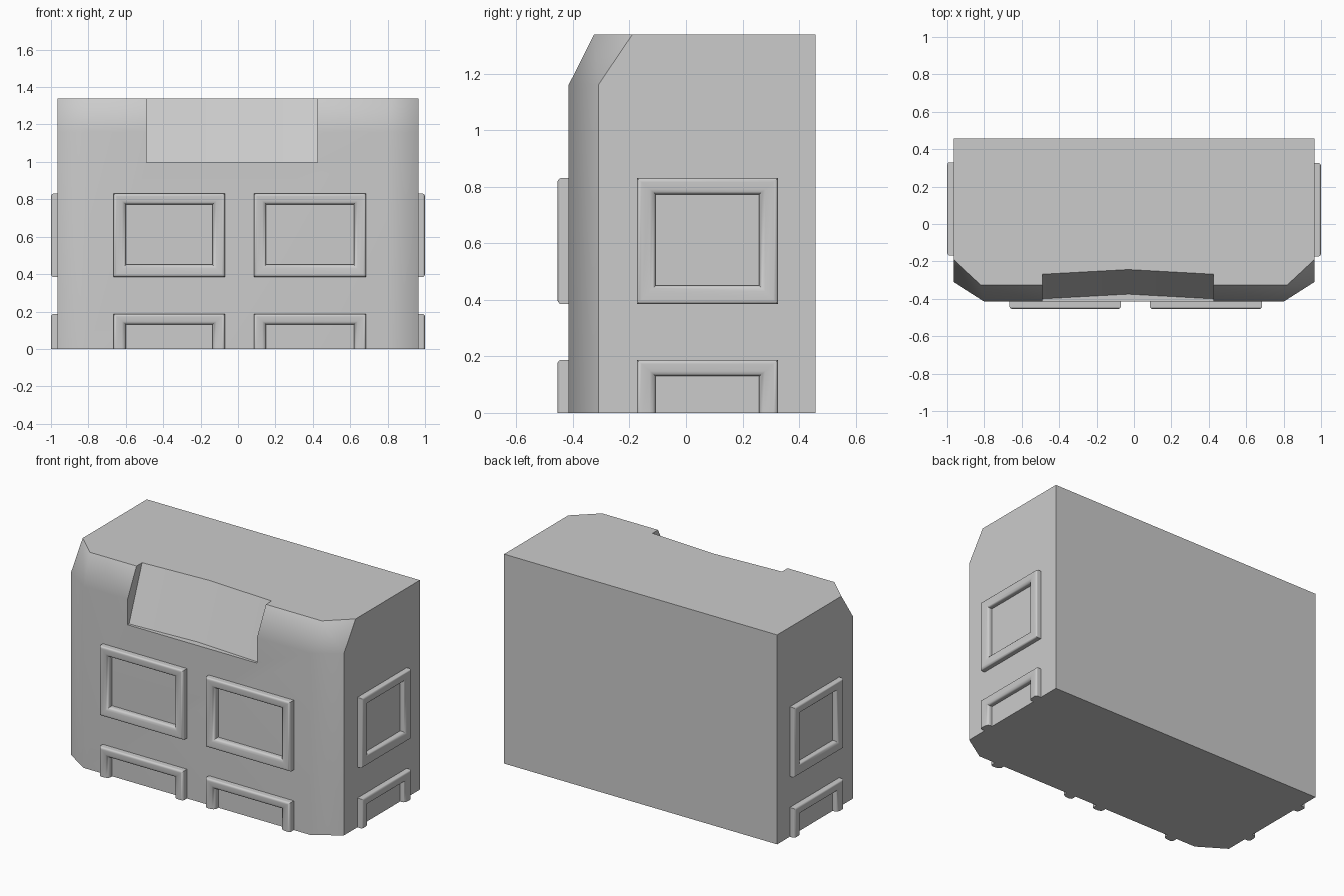
import bpy, bmesh
from math import radians

if "Cube" in bpy.data.objects:
    bpy.data.objects.remove(bpy.data.objects["Cube"])

stone = bpy.data.materials.new("plain grey")
stone.use_nodes = True
GREY = (0.6, 0.6, 0.6, 1)
stone.diffuse_color = GREY
stone.node_tree.nodes["Principled BSDF"].inputs["Base Color"].default_value = GREY


def finish(name, bm):
    bmesh.ops.recalc_face_normals(bm, faces=bm.faces)
    mesh = bpy.data.meshes.new(name)
    bm.to_mesh(mesh)
    bm.free()
    obj = bpy.data.objects.new(name, mesh)
    bpy.context.collection.objects.link(obj)
    mesh.materials.append(stone)
    return obj


def smooth(obj, angle):
    bpy.ops.object.select_all(action='DESELECT')
    obj.select_set(True)
    bpy.context.view_layer.objects.active = obj
    bpy.ops.object.shade_smooth_by_angle(angle=radians(angle))
    weighted = obj.modifiers.new("even shading", 'WEIGHTED_NORMAL')
    weighted.keep_sharp = True


def loft(rings):
    """Join equal closed rings of points and cap both ends."""
    bm = bmesh.new()
    rows = [[bm.verts.new(p) for p in ring] for ring in rings]
    n = len(rows[0])
    for a, b in zip(rows, rows[1:]):
        for i in range(n):
            j = (i + 1) % n
            bm.faces.new((a[i], a[j], b[j], b[i]))
    bm.faces.new(rows[0])
    bm.faces.new(rows[-1])
    return bm


# Main block: chamfered front corners and a sloping front top edge
SIDE, BACK, TOP = 0.965, 0.458, 1.338


def outline(z, shoulder, corner, front):
    half = [(SIDE, BACK), (SIDE, shoulder), (corner, front)]
    return [(x, y, z) for x, y in half] + [(-x, y, z) for x, y in reversed(half)]


body = finish("body", loft([outline(0, -0.31, 0.8, -0.415),
                            outline(1.16, -0.31, 0.8, -0.415),
                            outline(TOP, -0.19, 0.82, -0.325)]))

# Slightly concave sloping panel, sunk into the top of the front
cutter = finish("panel_cutter", loft([
    [(x, -0.6, 0.997), (x, -0.4 + dip, 0.997), (x, -0.26 + dip, 1.36), (x, -0.6, 1.36)]
    for x, dip in ((-0.49, 0), (-0.03, 0.025), (0.425, 0))]))
cutter.hide_render = True
cut = body.modifiers.new("panel", 'BOOLEAN')
cut.operation = 'DIFFERENCE'
cut.solver = 'EXACT'
cut.object = cutter
bpy.context.view_layer.update()
carved = bpy.data.meshes.new_from_object(
    body.evaluated_get(bpy.context.evaluated_depsgraph_get()))
body.modifiers.clear()
body.data = carved
bpy.data.objects.remove(cutter)
smooth(body, 50)

# Window surround cross-section: inset from the outer edge, height off the wall
SECTION = [(0, -0.02), (0, 0.028), (0.003, 0.034), (0.009, 0.038), (0.016, 0.04),
           (0.045, 0.038), (0.056, 0.034), (0.063, 0.027), (0.066, 0.018), (0.066, -0.02)]


def frame(name, u0, u1, z0, z1, place):
    """Four-sided surround, or three-sided when it runs into the ground."""
    grounded = z0 == 0
    bm = bmesh.new()
    rows = []
    for d, h in SECTION:
        low = 0 if grounded else z0 + d
        high = z1 - d * 0.87
        path = [(u0 + d, low), (u0 + d, high), (u1 - d, high), (u1 - d, low)]
        rows.append([bm.verts.new(place(u, z, h)) for u, z in path])
    for a, b in zip(rows, rows[1:]):
        for i in range(3 if grounded else 4):
            j = (i + 1) % 4
            bm.faces.new((a[i], a[j], b[j], b[i]))
    if grounded:
        for end in (0, 3):
            bm.faces.new([row[end] for row in rows])
    smooth(finish(name, bm), 40)


def on_front(u, z, h):
    return (u, -0.415 - h, z)


def on_left(u, z, h):
    return (SIDE + h * 0.87, u, z)


def on_right(u, z, h):
    return (-SIDE - h * 0.87, u, z)


for row, z0, z1 in (("upper", 0.385, 0.83), ("lower", 0, 0.187)):
    frame(f"{row}_front_right_window", -0.665, -0.07, z0, z1, on_front)
    frame(f"{row}_front_left_window", 0.085, 0.685, z0, z1, on_front)
    frame(f"{row}_left_window", -0.173, 0.325, z0, z1, on_left)
    frame(f"{row}_right_window", -0.168, 0.33, z0, z1, on_right)
